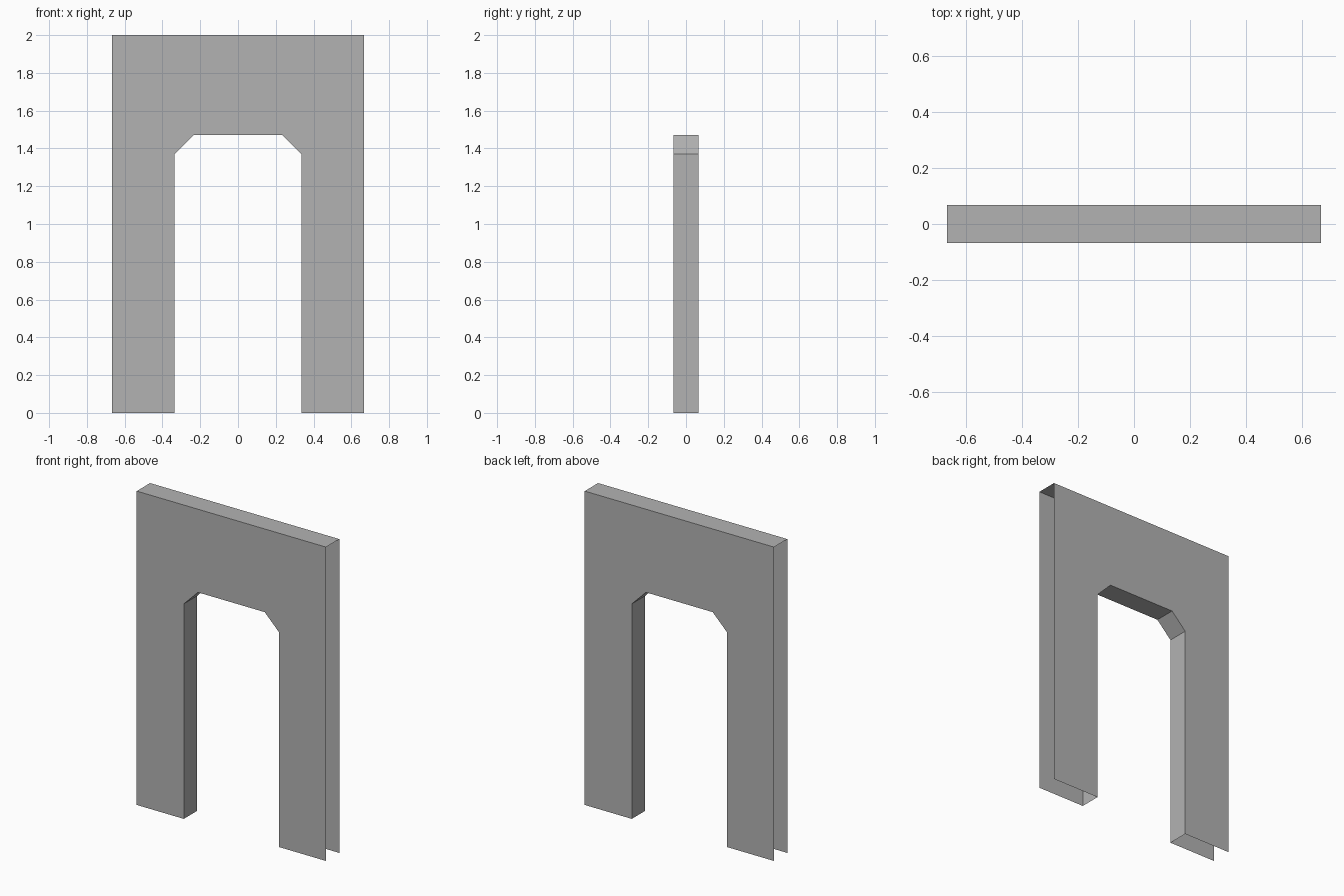
import bpy
import bmesh

if "Cube" in bpy.data.objects:
    bpy.data.objects.remove(bpy.data.objects["Cube"])

HALF_DEPTH = 0.067

grey = bpy.data.materials.new("plain grey")
grey.diffuse_color = (0.45, 0.45, 0.45, 1.0)
grey.use_nodes = True
grey.node_tree.nodes["Principled BSDF"].inputs["Base Color"].default_value = grey.diffuse_color

# Right half of the arch outline, from the outer foot round to the opening's foot
half = [(0.667, 0.0), (0.667, 2.0)]
opening = [(0.235, 1.47), (0.335, 1.37), (0.335, 0.0)]
mirrored = lambda pts: [(-x, z) for x, z in reversed(pts)]
outline = half + mirrored(half) + mirrored(opening) + opening

bm = bmesh.new()
front = [bm.verts.new((x, -HALF_DEPTH, z)) for x, z in outline]
back = [bm.verts.new((x, HALF_DEPTH, z)) for x, z in outline]

# Front and back panels
bm.faces.new(front)
bm.faces.new(list(reversed(back)))

# Top and opening lining; the outer sides and feet stay open
n = len(outline)
for i in range(n):
    j = (i + 1) % n
    (x0, z0), (x1, z1) = outline[i], outline[j]
    outer_side = x0 == x1 and abs(x0) > 0.6
    foot = z0 == 0 and z1 == 0
    if not (outer_side or foot):
        bm.faces.new((front[j], front[i], back[i], back[j]))

# Make the front panel face -y and all others follow it
bm.normal_update()
if bm.faces[:][0].normal.y > 0:
    bmesh.ops.reverse_faces(bm, faces=bm.faces[:])

mesh = bpy.data.meshes.new("doorway_wall")
bm.to_mesh(mesh)
bm.free()
mesh.materials.append(grey)
bpy.context.collection.objects.link(bpy.data.objects.new("doorway_wall", mesh))
